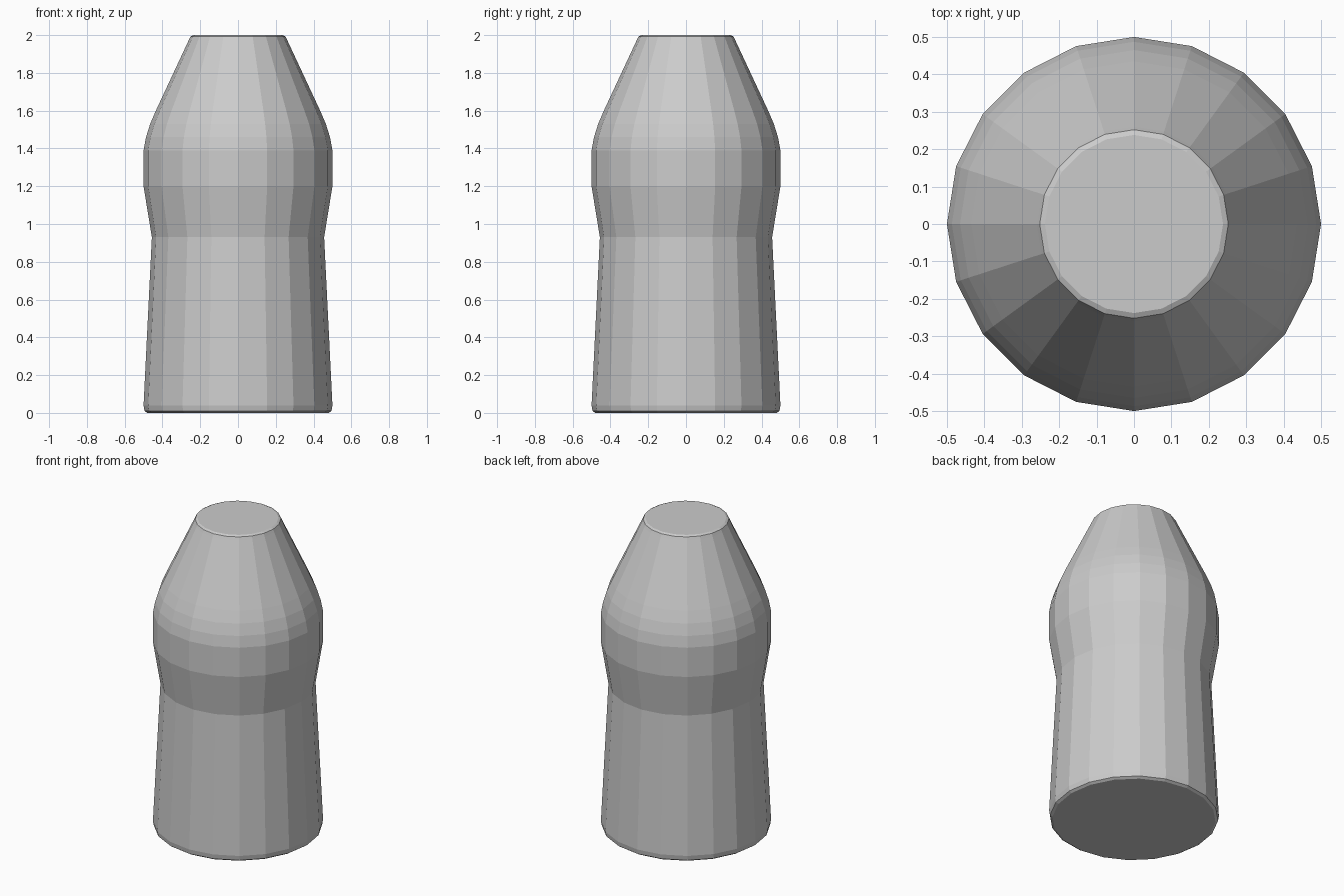
import bpy, bmesh
from math import cos, sin, tau

if "Cube" in bpy.data.objects:
    bpy.data.objects.remove(bpy.data.objects["Cube"])

SIDES = 20

# Plain grey finish
grey = bpy.data.materials.new("plain_grey")
grey.use_nodes = True
colour = (0.6, 0.6, 0.6, 1)
grey.diffuse_color = colour
bsdf = next(n for n in grey.node_tree.nodes if n.type == 'BSDF_PRINCIPLED')
bsdf.inputs["Base Color"].default_value = colour

# Radius and height from base rim to flat tip
profile = [(0.48, 0), (0.495, 0.01), (0.5, 0.04), (0.456, 0.93), (0.5, 1.2),
           (0.5, 1.39), (0.487, 1.46), (0.465, 1.53), (0.435, 1.6),
           (0.26, 1.975), (0.252, 1.993), (0.238, 2)]


def lathe(name, points, material):
    bm = bmesh.new()
    rings = [[bm.verts.new((r * cos(tau * i / SIDES), r * sin(tau * i / SIDES), z))
              for i in range(SIDES)] for r, z in points]
    for low, high in zip(rings, rings[1:]):
        for i in range(SIDES):
            j = (i + 1) % SIDES
            bm.faces.new((low[i], low[j], high[j], high[i]))
    bm.faces.new(rings[0][::-1])
    bm.faces.new(rings[-1])
    mesh = bpy.data.meshes.new(name)
    bm.to_mesh(mesh)
    bm.free()
    mesh.materials.append(material)
    obj = bpy.data.objects.new(name, mesh)
    bpy.context.collection.objects.link(obj)
    return obj


# Waisted body with tapered, flat-tipped nose
lathe("tapered_body", profile, grey)
